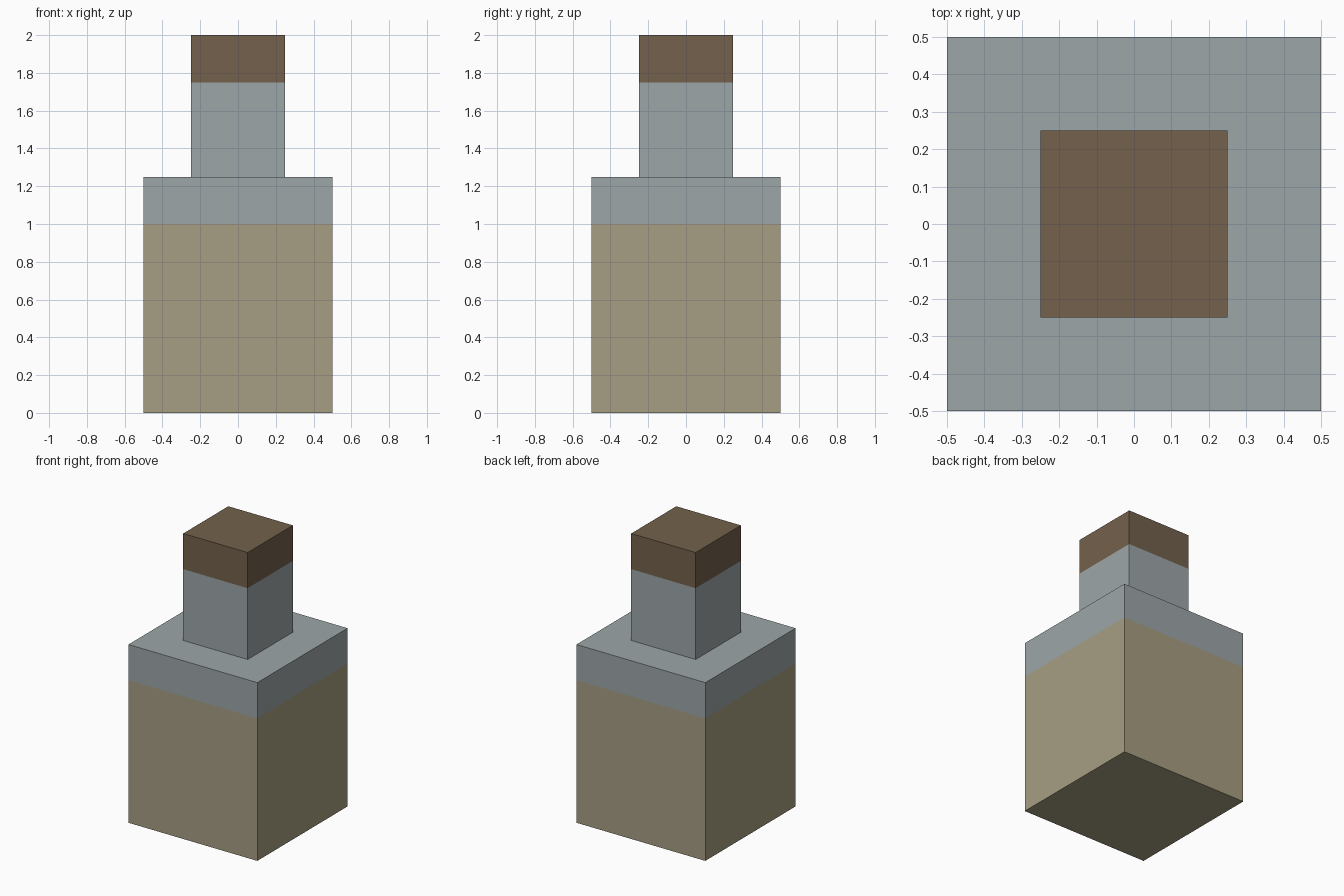
import bpy, bmesh

if "Cube" in bpy.data.objects:
    bpy.data.objects.remove(bpy.data.objects["Cube"])


def linear(r, g, b):
    return [((c / 255 + 0.055) / 1.055) ** 2.4 for c in (r, g, b)] + [1.0]


def square_loft(name, profile, color, cap_bottom=False, cap_top=False):
    """Loft square rings given as (half width, height) pairs."""
    bm = bmesh.new()
    rings = [[bm.verts.new((sx * w, sy * w, z))
              for sx, sy in ((-1, -1), (1, -1), (1, 1), (-1, 1))]
             for w, z in profile]
    for lower, upper in zip(rings, rings[1:]):
        for i in range(4):
            j = (i + 1) % 4
            bm.faces.new((lower[i], lower[j], upper[j], upper[i]))
    if cap_bottom:
        bm.faces.new(rings[0][::-1])
    if cap_top:
        bm.faces.new(rings[-1])
    mesh = bpy.data.meshes.new(name)
    bm.to_mesh(mesh)
    bm.free()
    mat = bpy.data.materials.new(name + "_color")
    mat.diffuse_color = color
    mat.use_nodes = True
    mat.node_tree.nodes["Principled BSDF"].inputs["Base Color"].default_value = mat.diffuse_color
    mesh.materials.append(mat)
    obj = bpy.data.objects.new(name, mesh)
    bpy.context.collection.objects.link(obj)
    return obj


# Filled lower body
square_loft("filled_body", [(0.5, 0), (0.5, 1.0)],
            linear(166, 158, 130), cap_bottom=True)
# Empty glass: upper body, flat shoulder and neck
square_loft("glass_shoulder_and_neck",
            [(0.5, 1.0), (0.5, 1.25), (0.25, 1.25), (0.25, 1.75)],
            linear(157, 166, 168))
# Stopper
square_loft("stopper", [(0.25, 1.75), (0.25, 2.0)],
            linear(115, 97, 76), cap_top=True)
